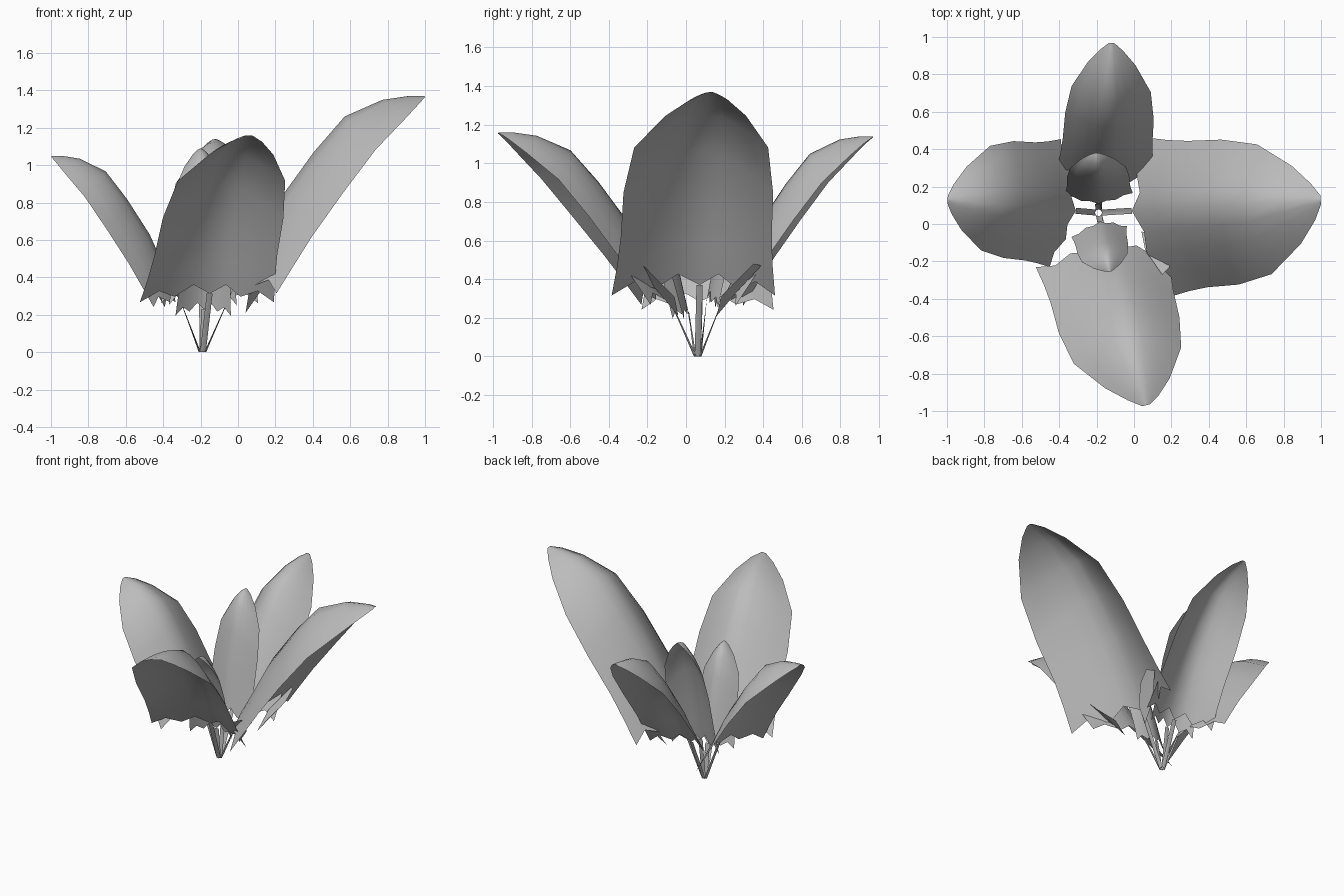
import bpy
import math
from mathutils import Vector

cube = bpy.data.objects.get("Cube")
if cube:
    bpy.data.objects.remove(cube)

# One plain grey for the whole plant
grey = bpy.data.materials.new("leaf_grey")
grey.use_nodes = True
colour = (0.5, 0.5, 0.5, 1)
grey.diffuse_color = colour
grey.node_tree.nodes["Principled BSDF"].inputs["Base Color"].default_value = colour

ROOT = Vector((-0.19, 0.06, 0))

# Shared leaf shape: ridge out, ridge up, edge out, edge up, half width
STATIONS = [
    (0.15, 0.27, 0.31, 0.23, 1.04),
    (0.25, 0.43, 0.39, 0.34, 0.99),
    (0.35, 0.60, 0.47, 0.45, 0.96),
    (0.50, 0.78, 0.61, 0.62, 0.95),
    (0.64, 0.92, 0.76, 0.79, 0.85),
    (0.81, 0.985, 0.90, 0.91, 0.51),
    (0.93, 1, 0.97, 0.97, 0.24),
    (1, 1, 1, 0.995, 0.06),
]
HALF_COLUMNS = 4


def make_object(name, verts, faces):
    mesh = bpy.data.meshes.new(name)
    mesh.from_pydata(verts, [], faces)
    mesh.materials.append(grey)
    obj = bpy.data.objects.new(name, mesh)
    bpy.context.collection.objects.link(obj)
    bpy.ops.object.select_all(action="DESELECT")
    obj.select_set(True)
    bpy.context.view_layer.objects.active = obj
    bpy.ops.object.shade_smooth_by_angle(angle=math.radians(60))


def grid_faces(rows, columns):
    return [(r * columns + c, r * columns + c + 1,
             (r + 1) * columns + c + 1, (r + 1) * columns + c)
            for r in range(rows - 1) for c in range(columns - 1)]


def leaf(name, azimuth, length, height, width_pos, width_neg,
         pull_pos=0, pull_neg=0):
    angle = math.radians(azimuth)
    out = Vector((math.cos(angle), math.sin(angle), 0))
    side = Vector((-out.y, out.x, 0))

    def place(u, v, z):
        return ROOT + out * u * length + side * v + Vector((0, 0, z * height))

    # Arched blade, rounded along the ridge and drooping to both edges;
    # each edge can be pulled in towards the middle of the plant
    rows = []
    for i, (ru, rz, eu, ez, w) in enumerate(STATIONS):
        fade = 1 - i / (len(STATIONS) - 1)
        row = []
        for c in range(-HALF_COLUMNS, HALF_COLUMNS + 1):
            s = c / HALF_COLUMNS
            drop = abs(s) ** 1.5
            width, pull = (width_pos, pull_pos) if s > 0 else (width_neg, pull_neg)
            u = ru + (eu - ru - pull * fade) * drop
            row.append(place(u, s * w * width, rz + (ez - rz) * drop))
        rows.append(row)
    # Slightly ragged lower border
    for c in range(1, 2 * HALF_COLUMNS, 2):
        rows[0][c] = rows[0][c].lerp(rows[1][c], 0.3)
    columns = 2 * HALF_COLUMNS + 1
    make_object(name, [p for row in rows for p in row],
                grid_faces(len(rows), columns))

    # Thin folded stem from the root to the foot of the ridge
    base_u, base_z = STATIONS[0][:2]
    stem = []
    for t in (0, 0.5, 1):
        for s in (-1, 0, 1):
            p = place(base_u * t, s * 0.016, base_z * t)
            stem.append(p + out * 0.02 * (1 - t) * (1 - abs(s) / 2))
    make_object(name + "_stem", stem, grid_faces(3, 3))


# Four large outer leaves and two upright inner ones
leaf("left_leaf", 3.4, 1.19, 1.37, 0.37, 0.45, 0.07, 0)
leaf("right_leaf", 175, 0.81, 1.05, 0.30, 0.36, 0.02, 0.02)
leaf("front_leaf", -76, 1.06, 1.16, 0.30, 0.38, 0, 0.12)
leaf("back_leaf", 85.6, 0.91, 1.14, 0.23, 0.27, 0.07, 0.07)
leaf("inner_back_leaf", 92, 0.32, 1.09, 0.17, 0.18)
leaf("inner_front_leaf", -79, 0.32, 0.85, 0.13, 0.16)

# Small flaps beneath the left leaf, on either side of its ridge
for name, sign in (("back_flap", 1), ("front_flap", -1)):
    flap = [Vector((x, 0.06 + sign * y, z)) for x, y, z in (
        (0.04, 0.10, 0.21), (0.06, 0.20, 0.33),
        (0.15, 0.33, 0.47), (0.19, 0.29, 0.48),
        (0.18, 0.22, 0.41), (0.11, 0.12, 0.31))]
    make_object(name, flap, [(0, 1, 4, 5), (1, 2, 3, 4)])
